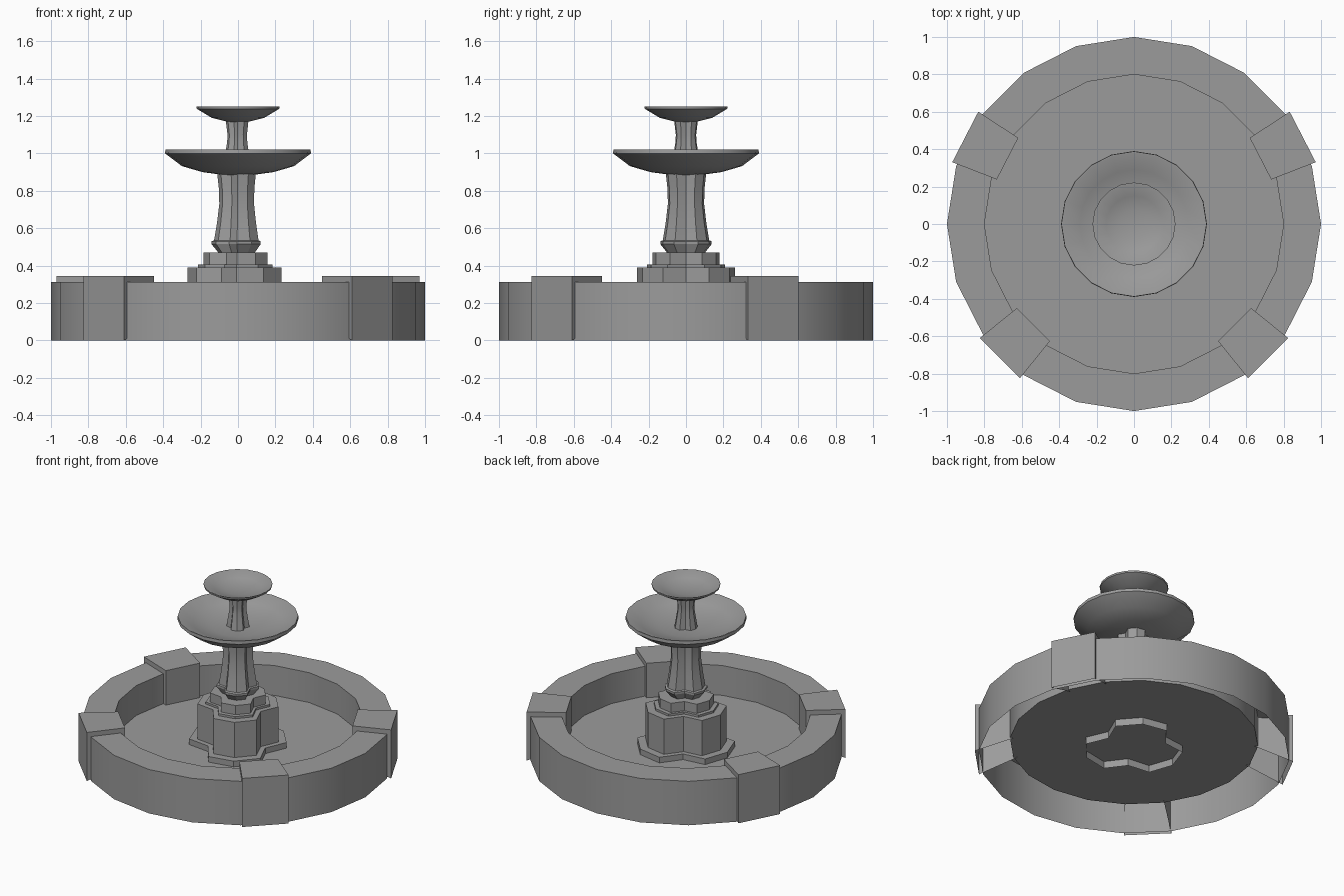
import bpy, bmesh
from math import radians, cos, sin

cube = bpy.data.objects.get("Cube")
if cube:
    bpy.data.objects.remove(cube, do_unlink=True)

stone = bpy.data.materials.new("grey_stone")
stone.use_nodes = True
grey = (0.33, 0.33, 0.33, 1)
stone.diffuse_color = grey
stone.node_tree.nodes["Principled BSDF"].inputs["Base Color"].default_value = grey


def polar(r, deg):
    return r * cos(radians(deg)), r * sin(radians(deg))


def finish(name, bm, smooth=30):
    bmesh.ops.remove_doubles(bm, verts=bm.verts, dist=1e-5)
    mesh = bpy.data.meshes.new(name)
    bm.to_mesh(mesh)
    bm.free()
    mesh.materials.append(stone)
    obj = bpy.data.objects.new(name, mesh)
    bpy.context.collection.objects.link(obj)
    bpy.ops.object.select_all(action="DESELECT")
    obj.select_set(True)
    bpy.context.view_layer.objects.active = obj
    bpy.ops.object.shade_smooth_by_angle(angle=radians(smooth))
    return obj


def stack(name, outline, sections, smooth=30):
    """Skin scaled copies of an outline; sections are (scale, height)."""
    bm = bmesh.new()
    rings = [[bm.verts.new((x * s, y * s, z)) for x, y in outline]
             for s, z in sections]
    n = len(outline)
    for low, high in zip(rings, rings[1:]):
        for k in range(n):
            j = (k + 1) % n
            bm.faces.new((low[k], low[j], high[j], high[k]))
    return finish(name, bm, smooth)


round_outline = [polar(1, 18 * k) for k in range(20)]
# Three-lobed outline: notch, corner, tip, corner for each lobe
lobed_outline = [polar(r, axis + a) for axis in (60, 180, 300)
                 for r, a in ((0.66, -60), (0.97, -32), (1, 0), (0.97, 32))]

# Basin wall and floor, open underneath
stack("basin", round_outline,
      [(1, 0), (1, 0.312), (0.8, 0.312), (0.8, 0.1), (0, 0.1)])

# Wedge blocks set into the basin wall
for label, angle in (("back_left", 27.3), ("back_right", 152.7),
                     ("front_right", 225), ("front_left", 315)):
    bm = bmesh.new()
    c, s = polar(1, angle)
    plan = [(1.015, -0.152, 0), (1.015, 0.152, 0),
            (0.761, 0.125, 0.1), (0.761, -0.125, 0.1)]
    low, high = [], []
    for u, v, z in plan:
        x, y = u * c - v * s, u * s + v * c
        low.append(bm.verts.new((x, y, z)))
        high.append(bm.verts.new((x, y, 0.345)))
    for k in range(4):
        j = (k + 1) % 4
        bm.faces.new((low[k], low[j], high[j], high[k]))
    bm.faces.new(high)
    finish("wall_block_" + label, bm)

# Pedestal tiers
stack("pedestal", lobed_outline,
      [(0.325, 0.05), (0.325, 0.14), (0.27, 0.14), (0.27, 0.39),
       (0.215, 0.39), (0.215, 0.405), (0.185, 0.405), (0.185, 0.47),
       (0, 0.47)], 20)

# Columns with flared ends
stack("lower_column", lobed_outline,
      [(0.105, 0.47), (0.142, 0.515), (0.142, 0.53), (0.128, 0.535),
       (0.112, 0.63), (0.1, 0.73), (0.102, 0.81), (0.112, 0.9)], 25)
stack("upper_column", lobed_outline,
      [(0.078, 0.94), (0.068, 1.0), (0.058, 1.06), (0.056, 1.1),
       (0.066, 1.18)], 25)

# Shallow bowls
stack("lower_bowl", round_outline,
      [(0, 0.88), (0.08, 0.885), (0.19, 0.9), (0.3, 0.932), (0.39, 1.0),
       (0.388, 1.022), (0.38, 1.022), (0.29, 0.98), (0.17, 0.952),
       (0, 0.945)], 35)
stack("upper_bowl", round_outline,
      [(0, 1.165), (0.05, 1.168), (0.14, 1.19), (0.22, 1.238),
       (0.222, 1.25), (0.215, 1.25), (0.15, 1.222), (0.08, 1.207),
       (0, 1.203)], 35)
